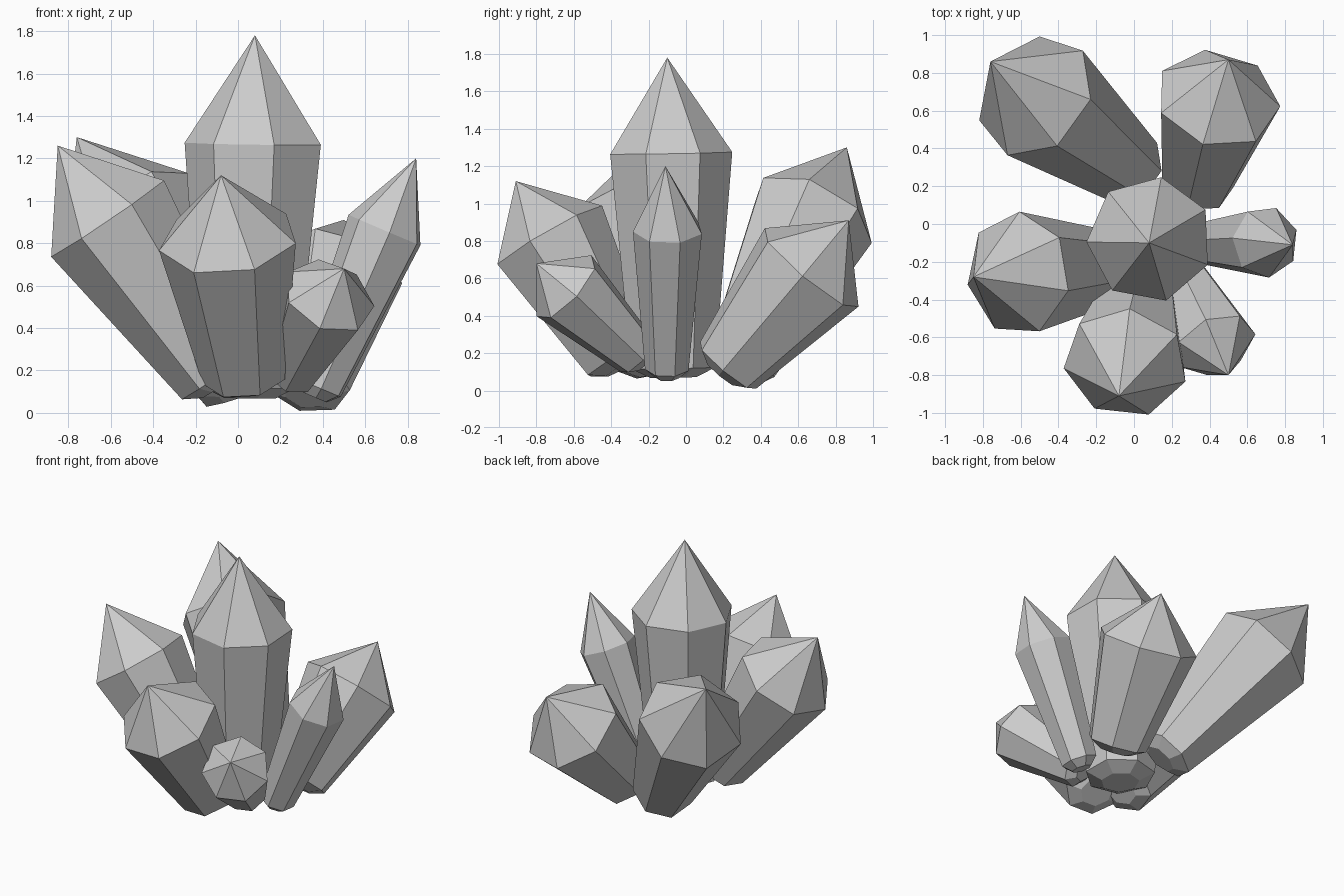
import bpy, bmesh, math
from mathutils import Vector

if "Cube" in bpy.data.objects:
    bpy.data.objects.remove(bpy.data.objects["Cube"])

SIDES = 7


def crystal(name, tip, shoulder, base, r_top, r_base, corner):
    """Tapered seven-sided crystal; corner is a point one shoulder corner aims at."""
    tip, shoulder, base, corner = (Vector(p) for p in (tip, shoulder, base, corner))
    axis = (tip - base).normalized()
    u = corner - shoulder
    u = (u - axis * u.dot(axis)).normalized()
    v = axis.cross(u)
    bm = bmesh.new()

    def ring(center, r):
        angles = [math.tau * i / SIDES for i in range(SIDES)]
        return [bm.verts.new(center + (u * math.cos(a) + v * math.sin(a)) * r) for a in angles]

    # Blunt root, base ring and shoulder ring
    rings = [ring(base - axis * 0.05, r_base * 0.55), ring(base, r_base), ring(shoulder, r_top)]
    bm.faces.new(rings[0][::-1])
    for lo, hi in zip(rings, rings[1:]):
        for i in range(SIDES):
            j = (i + 1) % SIDES
            bm.faces.new((lo[i], lo[j], hi[j], hi[i]))
    # Pointed tip
    point = bm.verts.new(tip)
    for i in range(SIDES):
        bm.faces.new((rings[-1][i], rings[-1][(i + 1) % SIDES], point))
    bmesh.ops.recalc_face_normals(bm, faces=bm.faces)
    mesh = bpy.data.meshes.new(name)
    bm.to_mesh(mesh)
    bm.free()
    bpy.context.collection.objects.link(bpy.data.objects.new(name, mesh))


# Tall upright crystal in the middle
crystal("center_crystal", (.08, -.10, 1.78), (.083, -.082, 1.27), (.06, -.07, .12), .335, .23, (.38, .076, 1.27))
# Leaning crystals around it
crystal("front_crystal", (-.08, -.91, 1.12), (-.045, -.735, .82), (.03, -.36, .17), .333, .20, (-.02, -.42, 1.0))
crystal("left_crystal", (-.85, -.28, 1.26), (-.613, -.264, .92), (-.11, -.23, .17), .33, .19, (-.33, -.36, 1.11))
crystal("back_left_crystal", (-.76, .86, 1.30), (-.52, .675, .934), (-.02, .29, .155), .35, .20, (-.23, .66, 1.13))
crystal("back_right_crystal", (.50, .87, .91), (.444, .663, .65), (.33, .22, .13), .335, .20, (.66, .44, .82))
crystal("right_crystal", (.84, -.11, 1.20), (.695, -.095, .86), (.38, -.10, .12), .19, .12, (.86, -.03, .78))
crystal("small_front_crystal", (.50, -.80, .68), (.43, -.64, .55), (.25, -.26, .19), .225, .13, (.64, -.58, .50))
